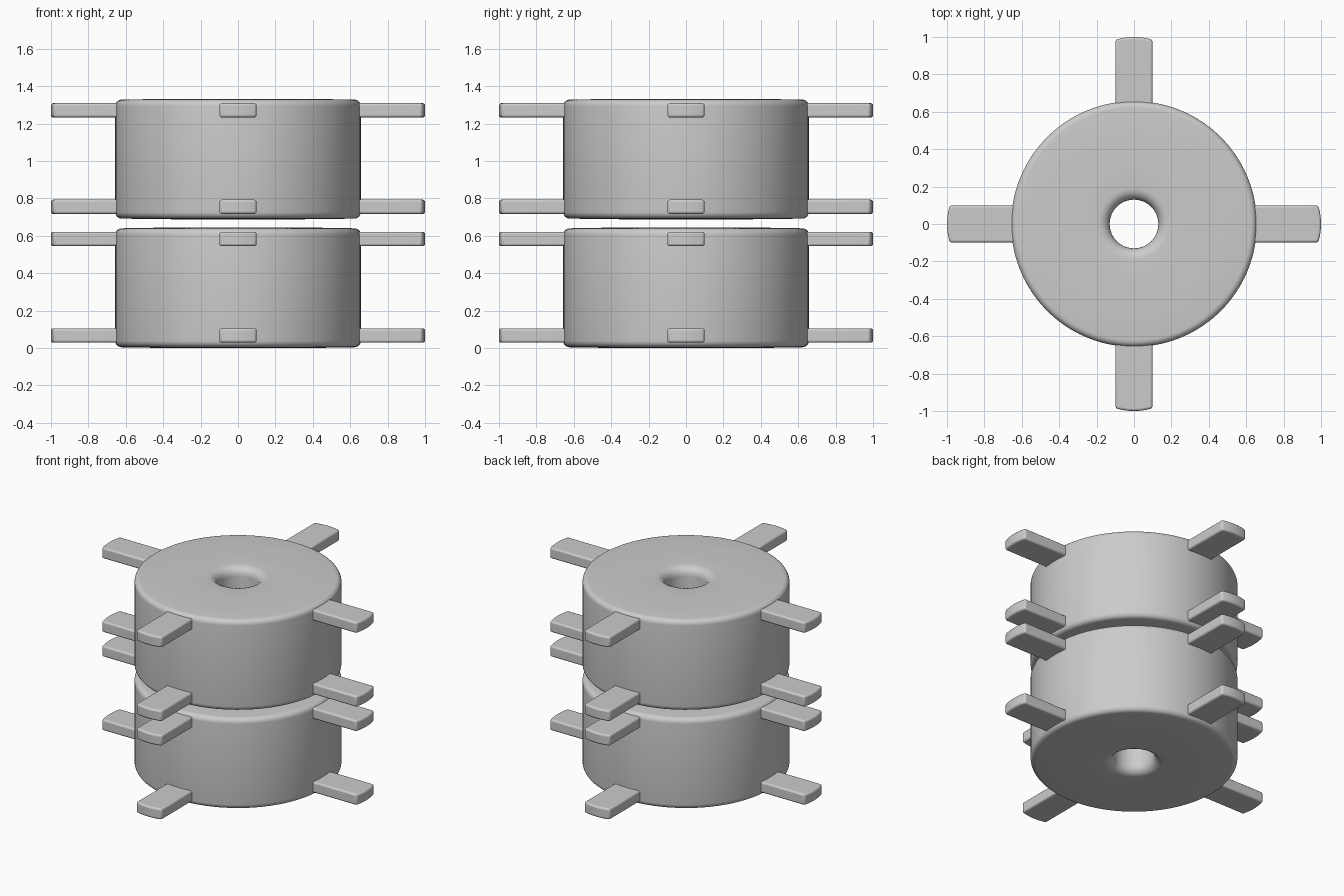
import bpy, bmesh
from math import sin, cos, pi, sqrt

if "Cube" in bpy.data.objects:
    bpy.data.objects.remove(bpy.data.objects["Cube"])

SEGS = 96


def finish(name, bm, angle):
    bmesh.ops.recalc_face_normals(bm, faces=bm.faces)
    mesh = bpy.data.meshes.new(name)
    bm.to_mesh(mesh)
    bm.free()
    ob = bpy.data.objects.new(name, mesh)
    bpy.context.collection.objects.link(ob)
    bpy.ops.object.select_all(action='DESELECT')
    ob.select_set(True)
    bpy.context.view_layer.objects.active = ob
    bpy.ops.object.shade_smooth_by_angle(angle=angle)
    return ob


def arc(cx, cz, r, a0, a1, n=6):
    return [(cx + r * cos(a0 + (a1 - a0) * i / n), cz + r * sin(a0 + (a1 - a0) * i / n))
            for i in range(n + 1)]


def drum(name, zc, radius=0.657, hole=0.13, half=0.318, dome=0.322, edge=0.035, lip=0.06):
    # upper half of the section, from outer wall to bore, then mirrored below
    top = arc(radius - edge, half - edge, edge, 0, pi / 2)
    top += [(0.45, dome - 0.001), (0.3, dome)]
    top += arc(hole + lip, dome - lip, lip, pi / 2, pi)
    profile = top + [(r, -z) for r, z in reversed(top)]
    bm = bmesh.new()
    rings = [[bm.verts.new((r * cos(2 * pi * i / SEGS), r * sin(2 * pi * i / SEGS), zc + z))
              for i in range(SEGS)] for r, z in profile]
    for j, ring in enumerate(rings):
        nxt = rings[(j + 1) % len(rings)]
        for i in range(SEGS):
            k = (i + 1) % SEGS
            bm.faces.new((ring[i], ring[k], nxt[k], nxt[i]))
    return finish(name, bm, 0.6)


def peg(name, zc, turn, half_w=0.099, half_h=0.038):
    # flat bar with a rounded tip, rooted inside the drum wall
    n = 8
    ys = [half_w * (2 * i / n - 1) for i in range(n + 1)]
    outline = [(0.6, half_w), (0.6, -half_w)] + [(0.985 + 0.015 * (1 - (y / half_w) ** 2), y) for y in ys]
    bm = bmesh.new()
    face = bm.faces.new([bm.verts.new((x, y, -half_h)) for x, y in outline])
    ext = bmesh.ops.extrude_face_region(bm, geom=[face])
    up = [v for v in ext['geom'] if isinstance(v, bmesh.types.BMVert)]
    bmesh.ops.translate(bm, verts=up, vec=(0, 0, 2 * half_h))
    ob = finish(name, bm, 0.6)
    ob.location.z = zc
    ob.rotation_euler.z = turn
    bev = ob.modifiers.new("soft_edges", 'BEVEL')
    bev.width = 0.012
    bev.segments = 3
    bev.limit_method = 'ANGLE'
    bev.angle_limit = 0.6
    return ob


# two identical drums, each with an upper and a lower cross of pegs
for level, zc in (("lower", 0.322), ("upper", 1.01)):
    drum(level + "_drum", zc)
    for row, dz in (("bottom", -0.255), ("top", 0.261)):
        for i in range(4):
            peg(f"{level}_{row}_peg_{i + 1}", zc + dz, i * pi / 2)
